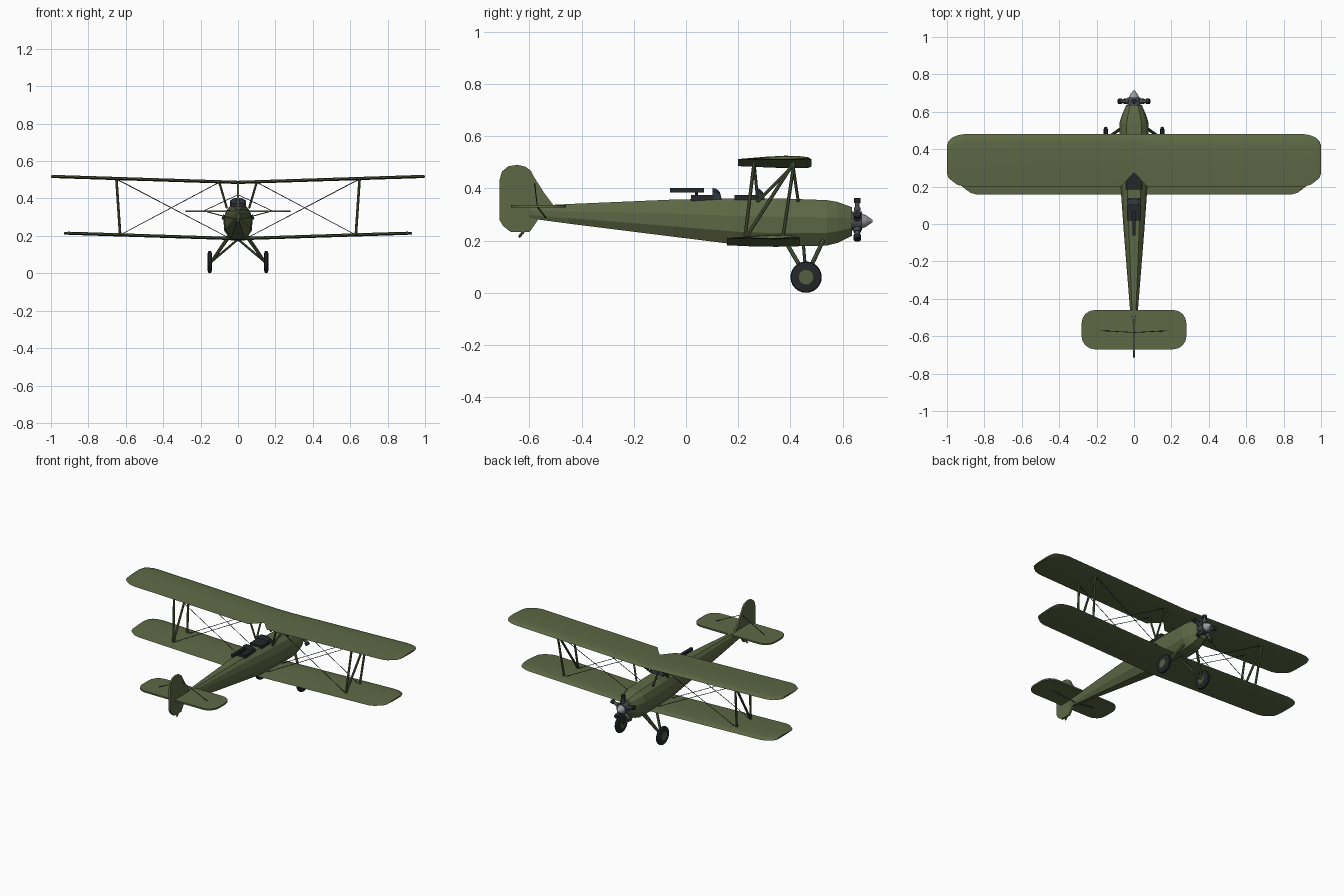
import bpy, bmesh, math
from mathutils import Vector

if "Cube" in bpy.data.objects:
    bpy.data.objects.remove(bpy.data.objects["Cube"])


def material(name, rgb):
    m = bpy.data.materials.new(name)
    m.diffuse_color = (*rgb, 1)
    m.use_nodes = True
    m.node_tree.nodes["Principled BSDF"].inputs["Base Color"].default_value = m.diffuse_color
    return m


OLIVE = material("olive", (0.11, 0.14, 0.06))
STRUT = material("strut_olive", (0.09, 0.115, 0.05))
DARK = material("dark", (0.018, 0.02, 0.023))
GLASS = material("glass", (0.03, 0.037, 0.05))
METAL = material("metal", (0.07, 0.075, 0.085))
SILVER = material("silver", (0.32, 0.33, 0.35))


def make(name, bm, mat, angle=None):
    bmesh.ops.recalc_face_normals(bm, faces=bm.faces)
    me = bpy.data.meshes.new(name)
    bm.to_mesh(me)
    bm.free()
    ob = bpy.data.objects.new(name, me)
    me.materials.append(mat)
    bpy.context.collection.objects.link(ob)
    if angle:
        bpy.ops.object.select_all(action='DESELECT')
        ob.select_set(True)
        bpy.context.view_layer.objects.active = ob
        bpy.ops.object.shade_smooth_by_angle(angle=math.radians(angle))
    return ob


def loft(name, rings, mat, angle=None):
    bm = bmesh.new()
    vs = [[bm.verts.new(p) for p in r] for r in rings]
    n = len(rings[0])
    for a, b in zip(vs, vs[1:]):
        for i in range(n):
            j = (i + 1) % n
            bm.faces.new((a[i], a[j], b[j], b[i]))
    bm.faces.new(vs[0])
    bm.faces.new(vs[-1])
    return make(name, bm, mat, angle)


def rod(name, a, b, r, mat, sides=8, r2=None, angle=40):
    """Round bar from a to b, optionally tapered."""
    a, b = Vector(a), Vector(b)
    q = (b - a).to_track_quat('Z', 'Y')
    circle = [Vector((math.cos(t), math.sin(t), 0)) for t in
              (2 * math.pi * i / sides for i in range(sides))]
    r2 = r if r2 is None else r2
    return loft(name, [[a + q @ (c * r) for c in circle], [b + q @ (c * r2) for c in circle]], mat, angle)


def box(name, x, y0, y1, z0, z1, mat):
    return loft(name, [[(-x, y, z0), (x, y, z0), (x, y, z1), (-x, y, z1)] for y in (y0, y1)], mat)


# Fuselage: faceted section lofted along y (y, half width, bottom, top)
half = [(0.5, 1), (0.82, 0.86), (1, 0.62), (0.95, 0.28), (0.5, 0)]
section = half + [(-x, z) for x, z in reversed(half)]
stations = [(-0.60, 0.010, 0.285, 0.332), (-0.45, 0.022, 0.265, 0.340), (-0.05, 0.054, 0.215, 0.357),
            (0.20, 0.072, 0.184, 0.362), (0.34, 0.077, 0.176, 0.362), (0.54, 0.078, 0.181, 0.355),
            (0.58, 0.066, 0.191, 0.348), (0.635, 0.042, 0.218, 0.328)]
loft("fuselage", [[(x * w, y, b + z * (t - b)) for x, z in section] for y, w, b, t in stations], OLIVE)


# Wings: cambered profile along the span (x, leading y, trailing y, thickness scale)
def wing(name, span, le, te, z_root, z_tip, notch):
    prof = [(0, 0), (0.04, 0.6), (0.15, 0.95), (0.35, 1.05), (0.65, 0.7), (1, 0.0),
            (0.7, -0.35), (0.35, -0.5), (0.06, -0.4)]
    st = [(0, 0, notch, 1), (0.07, 0, 0, 1), (span - 0.09, 0, 0, 1), (span - 0.055, 0.006, 0.010, 1),
          (span - 0.025, 0.020, 0.032, 0.95), (span - 0.008, 0.038, 0.048, 0.85), (span, 0.06, 0.07, 0.6)]
    st = [(-x, *r) for x, *r in reversed(st[1:])] + st
    rings = []
    for x, dl, dt, s in st:
        f, k = le - dl, te + dt
        z0 = z_root + (z_tip - z_root) * abs(x) / span
        rings.append([(x, f + (k - f) * c, z0 + 0.011 * s * h) for c, h in prof])
    loft(name, rings, OLIVE, 35)


wing("upper_wing", 1.0, 0.48, 0.20, 0.483, 0.515, 0.075)
wing("lower_wing", 0.93, 0.437, 0.157, 0.182, 0.212, 0)


# Tail surfaces: rounded flat plates
def arc(cx, cy, r, a0, a1, n=5):
    return [(cx + r * math.cos(t), cy + r * math.sin(t)) for t in
            (math.radians(a0 + (a1 - a0) * i / (n - 1)) for i in range(n))]


r = 0.07
plane = (arc(0.28 - r, -0.46 - r, r, 90, 0) + arc(0.28 - r, -0.67 + r, r, 0, -90)
         + arc(-0.28 + r, -0.67 + r, r, -90, -180) + arc(-0.28 + r, -0.46 - r, r, 180, 90))
loft("tailplane", [[(x, y, z) for x, y in plane] for z in (0.327, 0.337)], OLIVE, 30)
fin = [(-0.50, 0.325), (-0.545, 0.385), (-0.58, 0.44), (-0.595, 0.468), (-0.615, 0.483), (-0.645, 0.49),
       (-0.68, 0.485), (-0.705, 0.465), (-0.715, 0.43), (-0.715, 0.28), (-0.70, 0.255),
       (-0.67, 0.232), (-0.60, 0.232), (-0.58, 0.26), (-0.56, 0.29)]
loft("fin_and_rudder", [[(x, y, z) for y, z in fin] for x in (-0.006, 0.006)], OLIVE, 30)
rod("tail_skid", (0, -0.59, 0.275), (0, -0.64, 0.213), 0.005, STRUT)

# Radial engine with five cylinders, crankcase and spinner
hub = Vector((0, 0.656, 0.275))
rod("crankcase", (0, 0.63, 0.275), (0, 0.675, 0.275), 0.036, METAL, 16)
rod("spinner_base", (0, 0.67, 0.275), (0, 0.69, 0.275), 0.030, SILVER, 16, 0.022)
rod("spinner", (0, 0.69, 0.275), (0, 0.715, 0.275), 0.022, SILVER, 16, 0.004)
for i in range(5):
    a = 2 * math.pi * i / 5
    d = Vector((math.sin(a), 0, math.cos(a)))
    rod("engine_cylinder", hub + d * 0.02, hub + d * 0.072, 0.010, METAL, 10)
    rod("cylinder_head", hub + d * 0.068, hub + d * 0.088, 0.014, DARK, 10)
    rod("cylinder_collar", hub + d * 0.038, hub + d * 0.052, 0.014, METAL, 10)

# Cockpits, windshields and rear gun
for tag, y0, y1, x in (("front", 0.185, 0.27, 0.042), ("rear", 0.02, 0.105, 0.036)):
    box(tag + "_cockpit", x, y0, y1, 0.345, 0.375, DARK)
    shield = [(y1 - 0.003, 0.35), (y1 - 0.003, 0.402), (y1 + 0.012, 0.398), (y1 + 0.025, 0.385), (y1 + 0.034, 0.35)]
    rings = [[(s * w, y, 0.35 + (z - 0.35) * k) for y, z in shield]
             for s, w, k in ((-1, x, 0.75), (-1, x * 0.5, 1), (1, x * 0.5, 1), (1, x, 0.75))]
    loft(tag + "_windshield", rings, GLASS)
box("gun", 0.009, -0.062, 0.068, 0.384, 0.402, DARK)
rod("gun_mount", (0, 0.04, 0.37), (0, 0.04, 0.39), 0.006, DARK)

# Everything repeated left and right
for s in (-1, 1):
    # Interplane N struts
    uf, ur = (s * 0.65, 0.415, 0.503), (s * 0.65, 0.262, 0.505)
    lf, lr = (s * 0.63, 0.370, 0.205), (s * 0.63, 0.225, 0.205)
    for a, b in ((uf, lf), (ur, lr), (uf, lr)):
        rod("interplane_strut", a, b, 0.007, STRUT)
    # Cabane struts
    cf, cr = (s * 0.10, 0.41, 0.486), (s * 0.10, 0.262, 0.487)
    bf, br = (s * 0.06, 0.43, 0.35), (s * 0.06, 0.275, 0.35)
    for a, b in ((cf, bf), (cr, br), (cf, br)):
        rod("cabane_strut", a, b, 0.006, STRUT)
    # Bracing wires
    for u, l, c, y in ((uf, lf, cf, 0.37), (ur, lr, cr, 0.225)):
        rod("flying_wire", u, (s * 0.06, y, 0.195), 0.0018, DARK, 5)
        rod("landing_wire", l, c, 0.0018, DARK, 5)
    # Tail bracing
    rod("tail_wire", (s * 0.18, -0.57, 0.335), (0, -0.58, 0.42), 0.002, DARK, 5)
    rod("tail_brace", (s * 0.17, -0.57, 0.33), (0, -0.535, 0.285), 0.003, STRUT, 6)
    # Landing gear legs
    axle = Vector((s * 0.142, 0.46, 0.062))
    for top in ((s * 0.05, 0.385, 0.19), (s * 0.05, 0.525, 0.20)):
        rod("gear_leg", axle, top, 0.008, STRUT)
    rod("gear_brace", axle, (0, 0.45, 0.182), 0.006, STRUT)
    # Wheel: rounded tire lofted across its width, with hub
    tire = [(-0.011, 0.048), (-0.008, 0.057), (0, 0.060), (0.008, 0.057), (0.011, 0.048)]
    ring = [2 * math.pi * i / 24 for i in range(24)]
    cx = s * 0.151
    loft("wheel", [[(cx + o, 0.46 + q * math.cos(t), 0.06 + q * math.sin(t)) for t in ring]
                   for o, q in tire], DARK, 40)
    rod("wheel_hub", (cx - 0.013, 0.46, 0.06), (cx + 0.013, 0.46, 0.06), 0.028, STRUT, 16)
